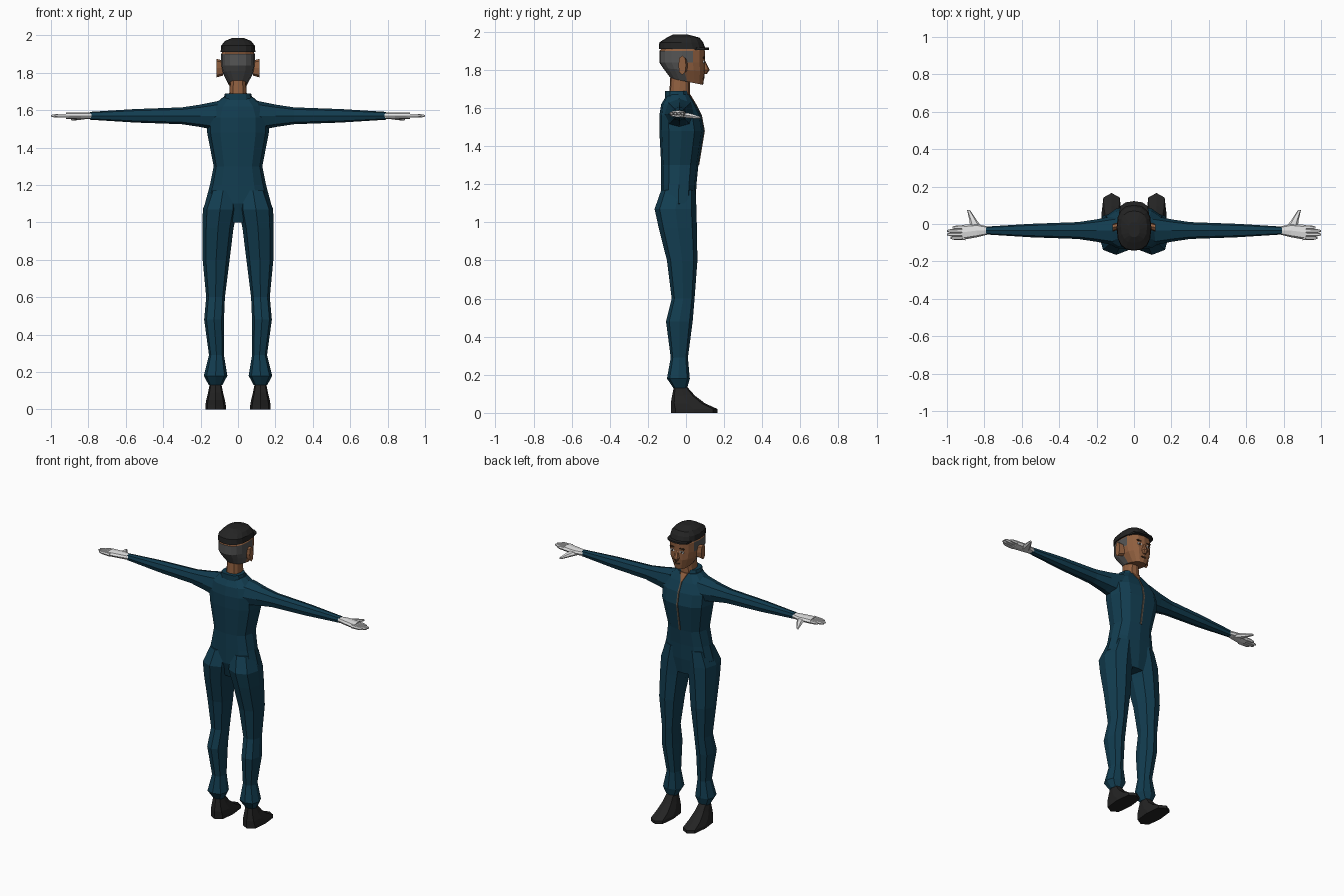
import bpy
import bmesh
from math import cos, sin, tau, copysign

default = bpy.data.objects.get("Cube")
if default:
    bpy.data.objects.remove(default)


def material(name, red, green, blue):
    mat = bpy.data.materials.new(name)
    mat.use_nodes = True
    mat.diffuse_color = (red, green, blue, 1)
    shader = mat.node_tree.nodes["Principled BSDF"]
    shader.inputs["Base Color"].default_value = mat.diffuse_color
    return mat


def grey(name, value):
    return material(name, value, value, value)


suit = material("suit teal", .006, .046, .08)
skin = material("skin brown", .28, .115, .05)
dark = material("feature dark brown", .04, .02, .01)
zip_brown = material("zip grey brown", .11, .09, .07)
charcoal = grey("cap and shoe charcoal", .017)
hair_grey = grey("hair grey", .09)
white = grey("glove white", .75)


def along_x(a, b, position):
    return position, a, b


def along_y(a, b, position):
    return a, position, b


def along_z(a, b, position):
    return a, b, position


def soften(value, power):
    """Push a sine or cosine outwards for a boxier cross-section."""
    return copysign(abs(value) ** power, value)


def loft(name, mat, rings, place=along_z, sides=8, power=.8, mirror=1):
    """Skin a row of rings: position, two centre values, two radii."""
    bm = bmesh.new()
    loops = []
    for position, centre_a, centre_b, radius_a, radius_b in rings:
        loop = []
        for step in range(sides):
            angle = tau * step / sides
            a = centre_a + radius_a * soften(cos(angle), power)
            b = centre_b + radius_b * soften(sin(angle), power)
            x, y, z = place(a, b, position)
            loop.append(bm.verts.new((x * mirror, y, z)))
        loops.append(loop)
    for lower, upper in zip(loops, loops[1:]):
        for step in range(sides):
            before = step - 1
            bm.faces.new((lower[before], lower[step], upper[step], upper[before]))
    bm.faces.new(loops[0])
    bm.faces.new(loops[-1])
    bmesh.ops.recalc_face_normals(bm, faces=bm.faces)
    mesh = bpy.data.meshes.new(name)
    bm.to_mesh(mesh)
    bm.free()
    mesh.materials.append(mat)
    obj = bpy.data.objects.new(name, mesh)
    bpy.context.collection.objects.link(obj)
    return obj


def body(name, mat, *profile, sides=12):
    """Loft on the middle plane: height, half width, back, front."""
    rings = [(height, 0, (back + front) / 2, half_width, (front - back) / 2)
             for height, half_width, back, front in profile]
    return loft(name, mat, rings, sides=sides)


# Torso with raised collar
torso = [(1, .1, -.1, .04), (1.1, .177, -.13, .05), (1.2, .15, -.13, .055),
         (1.3, .13, -.13, .065), (1.48, .165, -.14, .095), (1.56, .165, -.14, .08),
         (1.62, .14, -.13, .05), (1.67, .08, -.1, .02)]
body("torso", suit, *torso)
body("collar", suit, (1.65, .08, -.11, .02), (1.69, .07, -.11, .01))


def front_strip(name, mat, rings, half_widths):
    """Thin plate that follows the front line of the torso."""
    thickness = .008
    loft(name, mat, [(ring[0], 0, ring[-1], half_width, thickness / 2)
                     for ring, half_width in zip(rings, half_widths)], power=.4)


# Zip and the skin showing in the open neck
front_strip("zip", zip_brown, torso[3:7], [.006] * 4)
front_strip("open_neck", skin, torso[-2:], [.005, .03])

# Neck and head, with the jaw sloping down to the chin
body("neck", skin, (1.64, .05, -.09, .02), (1.8, .04, -.08, .02))
head = body("head", skin, (1.74, .05, -.08, .09), (1.8, .083, -.12, .1), (1.84, .09, -.14, .1),
            (1.87, .09, -.14, .1), (1.9, .09, -.14, .1), (1.92, .08, -.12, .09), sides=16)
jaw_top = 1.84
for vertex in head.data.vertices:
    drop = max(0, jaw_top - vertex.co.z)
    vertex.co.z -= 2 * drop * vertex.co.y

# Cropped hair covers the back and temples of the head
head.data.materials.append(hair_grey)
for face in head.data.polygons:
    hairline = .045 if face.center.z > jaw_top else -.02
    sideways = abs(face.normal.z) < .7
    if sideways and face.center.y < hairline and face.center.z < 1.9:
        face.material_index = 1

body("nose", skin, (1.85, .01, .07, .1), (1.8, .02, .07, .124), (1.78, .01, .07, .11), sides=8)

# Cap with a short brim
body("cap", charcoal, (1.91, .093, -.143, .103), (1.945, .09, -.14, .09),
     (1.97, .07, -.1, .07), (1.986, .03, -.07, .01), sides=16)
body("cap_brim", charcoal, (1.906, .08, 0, .122), (1.917, .08, 0, .122))


def face_plate(name, mat, x, z, half_width, half_height, front=.097, mirror=1):
    thickness = .008
    rings = [(y, x, z, half_width, half_height) for y in (front - thickness, front)]
    loft(name, mat, rings, along_y, mirror=mirror)


face_plate("lips", dark, 0, 1.76, .02, .006)

eye_x, eye_z = .034, 1.843
arm_y, arm_z = -.035, 1.57
foot_x = .12

for label, side in (("left", 1), ("right", -1)):
    # Eye, brow and ear
    face_plate(label + "_eye", white, eye_x, eye_z, .015, .008, mirror=side)
    face_plate(label + "_iris", dark, eye_x, eye_z, .006, .007, front=.099, mirror=side)
    face_plate(label + "_brow", dark, eye_x, eye_z + .022, .02, .005, mirror=side)
    loft(label + "_ear", skin, [(.08, -.01, 1.825, .02, .04), (.115, -.02, 1.825, .02, .05)],
         along_x, mirror=side)

    # Arm tapering from shoulder to cuff
    arm = [(x, arm_y, arm_z, radius, radius) for x, radius in
           ((.1, .08), (.2, .06), (.3, .045), (.55, .036), (.79, .021))]
    loft(label + "_arm", suit, arm, along_x, mirror=side)

    # Gloved palm, fingers and thumb
    palm = [(x, y, arm_z, spread, .017) for x, y, spread in
            ((.78, arm_y, .021), (.84, arm_y, .036), (.92, -.045, .04))]
    loft(label + "_palm", white, palm, along_x, mirror=side)
    fingers = ("little", .98), ("ring", 1), ("middle", 1), ("index", .97)
    for place_in_row, (finger, tip) in enumerate(fingers):
        y = -.075 + .019 * place_in_row
        rings = [(x, y, arm_z, radius, radius) for x, radius in
                 ((.9, .012), (tip - .02, .01), (tip, .005))]
        loft(f"{label}_{finger}_finger", white, rings, along_x, sides=6, mirror=side)
    thumb = [(-.03, .84, 1.565, .035, .015), (.02, .86, 1.56, .02, .014),
             (.075, .885, 1.55, .008, .006)]
    loft(label + "_thumb", white, thumb, along_y, sides=6, mirror=side)

    # Trouser leg from buttock to gathered cuff
    leg = [(1.17, .08, -.04, .07, .09), (1.07, .096, -.055, .092, .11),
           (.97, .107, -.043, .083, .1), (.8, .117, -.02, .072, .08),
           (.6, .12, -.015, .05, .06), (.48, .128, -.035, .053, .07),
           (.29, .115, -.035, .04, .045), (.18, foot_x, -.04, .063, .06),
           (.13, foot_x, -.03, .036, .036)]
    loft(label + "_leg", suit, leg, mirror=side)

    # Shoe with a long flat toe
    shoe = [(height, foot_x, y, half_width, length) for height, y, half_width, length in
            ((0, .043, .055, .123), (.02, .043, .055, .123), (.05, .01, .05, .09),
             (.09, -.013, .04, .06), (.14, -.03, .03, .033))]
    loft(label + "_shoe", charcoal, shoe, power=.65, mirror=side)
